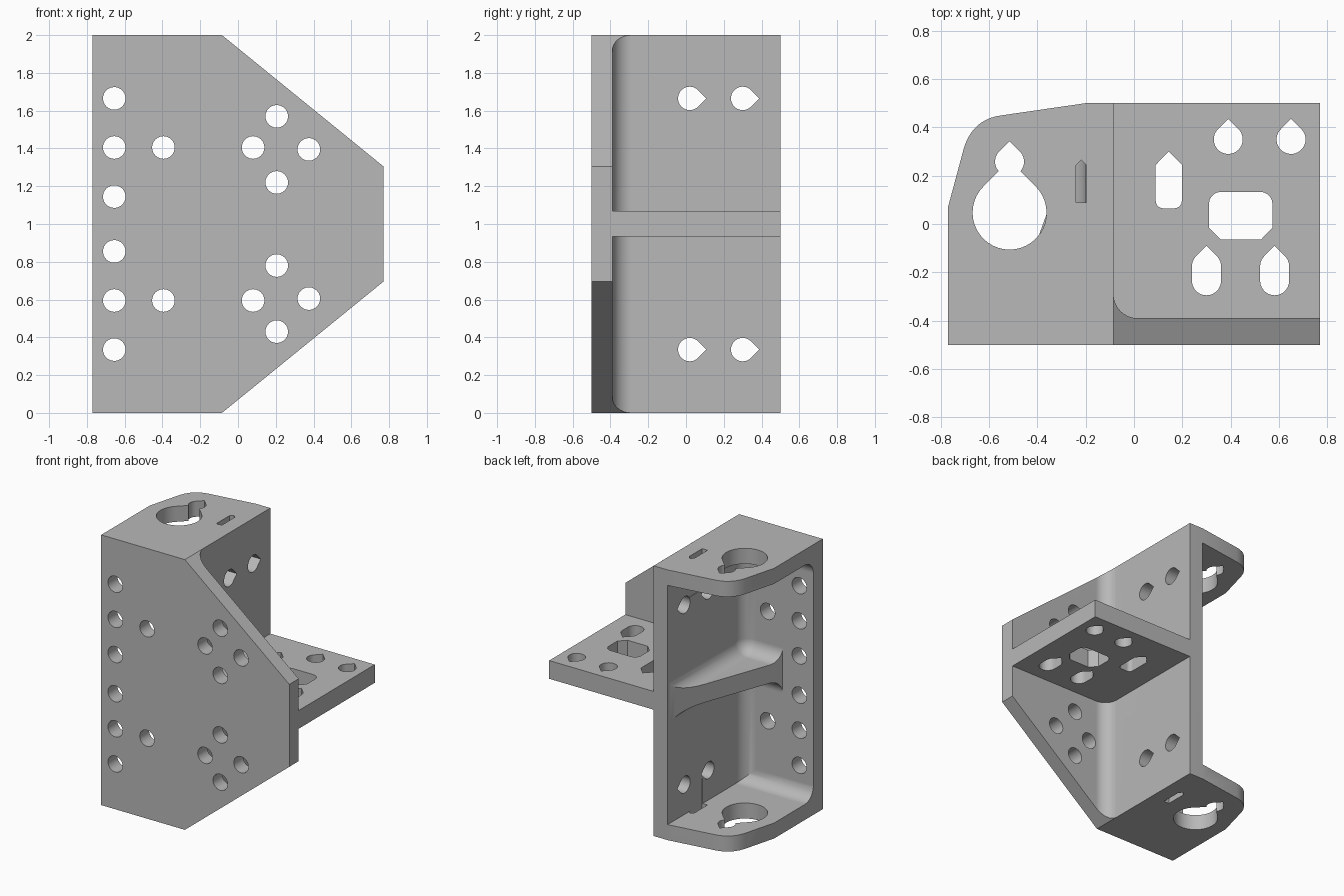
import bpy, bmesh, math
from mathutils import Vector

if "Cube" in bpy.data.objects:
    bpy.data.objects.remove(bpy.data.objects["Cube"])

WALL_IN, WALL_OUT = -0.2, -0.085   # faces of the upright web
FRONT = -0.39                      # back face of the front plate
RIB_LO, RIB_HI = 0.935, 1.07       # shelf and rib thickness
SKIN = 0.115                       # end plate thickness
FILLET = 0.1

grey = bpy.data.materials.new("bracket grey")
grey.use_nodes = True
grey.diffuse_color = (0.48, 0.48, 0.48, 1)
grey.node_tree.nodes["Principled BSDF"].inputs["Base Color"].default_value = grey.diffuse_color


def to_object(bm, name):
    bmesh.ops.recalc_face_normals(bm, faces=bm.faces)
    mesh = bpy.data.meshes.new(name)
    bm.to_mesh(mesh)
    bm.free()
    mesh.materials.append(grey)
    obj = bpy.data.objects.new(name, mesh)
    bpy.context.scene.collection.objects.link(obj)
    return obj


def prism(name, points, axis, lo, hi):
    """Extrude a flat outline along an axis."""
    place = {"x": lambda a, b, d: (d, a, b),
             "y": lambda a, b, d: (a, d, b),
             "z": lambda a, b, d: (a, b, d)}[axis]
    bm = bmesh.new()
    face = bm.faces.new([bm.verts.new(place(a, b, lo)) for a, b in points])
    grown = bmesh.ops.extrude_face_region(bm, geom=[face])["geom"]
    verts = [v for v in grown if isinstance(v, bmesh.types.BMVert)]
    bmesh.ops.translate(bm, verts=verts, vec=place(0, 0, hi - lo))
    return to_object(bm, name)


def rounded_block(name, lo, hi, pick, plane=None):
    """Box with the picked edges rounded, optionally trimmed by a plane."""
    bm = bmesh.new()
    bmesh.ops.create_cube(bm, size=1)
    for v in bm.verts:
        v.co = [l if c < 0 else h for c, l, h in zip(v.co, lo, hi)]
    edges = [e for e in bm.edges if pick((e.verts[0].co + e.verts[1].co) / 2)]
    bmesh.ops.bevel(bm, geom=edges, offset=FILLET, segments=8, profile=0.5, affect='EDGES')
    if plane:
        cut = bmesh.ops.bisect_plane(bm, geom=bm.verts[:] + bm.edges[:] + bm.faces[:],
                                     plane_co=plane[0], plane_no=plane[1], clear_outer=True)
        rim = [g for g in cut["geom_cut"] if isinstance(g, bmesh.types.BMEdge)]
        bmesh.ops.edgeloop_fill(bm, edges=rim)
    return to_object(bm, name)


def arc(cx, cy, r, start, end, steps):
    angles = [math.radians(start + (end - start) * i / steps) for i in range(steps + 1)]
    return [(cx + r * math.cos(a), cy + r * math.sin(a)) for a in angles]


def teardrop(cx, cy, r, stretch=0):
    """Round hole with a pointed top; stretch lengthens it downwards."""
    sides = arc(cx, cy, r, 135, 180, 5)
    belly = arc(cx, cy - stretch, r, 180, 360, 20)
    if not stretch:
        belly = belly[1:-1]
    return sides + belly + arc(cx, cy, r, 0, 45, 5) + [(cx, cy + r * math.sqrt(2))]


def near(a, b):
    return abs(a - b) < 1e-4


# Solid block with the front plate's silhouette
bracket = prism("mounting_bracket", [(-0.77, 0), (WALL_OUT, 0), (0.77, 0.695), (0.77, 1.305),
                                     (WALL_OUT, 2), (-0.77, 2)], "y", -0.5, 0.5)


def carve(cutter):
    mod = bracket.modifiers.new("cut", 'BOOLEAN')
    mod.operation, mod.solver, mod.object = 'DIFFERENCE', 'EXACT', cutter
    bpy.context.view_layer.objects.active = bracket
    bpy.ops.object.modifier_apply(modifier=mod.name)
    bpy.data.objects.remove(cutter)


# Space above and below the shelf
for z0, z1 in ((RIB_HI, 3), (-1, RIB_LO)):
    carve(rounded_block("shelf_gap", (WALL_OUT, FRONT, z0), (2, 2, z1),
                        lambda m: near(m.x, WALL_OUT) and near(m.y, FRONT)))

# Rounded back corner of the end plates
start, corner, end = Vector((-0.545, 0.45)), Vector((-0.67, 0.435)), Vector((-0.705, 0.31))
bend = [start.lerp(corner, t / 10).lerp(corner.lerp(end, t / 10), t / 10) for t in range(11)]
carve(prism("corner_trim", [(WALL_IN, 0.5)] + [tuple(p) for p in bend]
            + [(-0.775, 0.05), (-1, 0.05), (-1, 0.7), (WALL_IN, 0.7)], "z", -1, 3))


# Open channel: a bay on each side of the rib, then the space behind the rib
def front_edge(m):
    return near(m.y, FRONT) and m.x > -1


for z0, z1, rib in ((RIB_HI, 2 - SKIN, RIB_HI), (SKIN, RIB_LO, RIB_LO)):
    carve(rounded_block("bay", (-1.2, FRONT, z0), (WALL_IN, 0.8, z1),
                        lambda m: front_edge(m) or (near(m.z, rib) and near(m.x, WALL_IN))))
carve(rounded_block("channel", (-1.2, FRONT, SKIN), (WALL_IN, 0.8, 2 - SKIN), front_edge,
                    (Vector((-0.207, 0.465, 1)), Vector((0.85, -0.31, 0)).normalized())))

# Holes in the front plate and web, mirrored about mid height
for x, z in ((-0.655, 1.665), (-0.655, 1.405), (-0.655, 1.145), (-0.395, 1.405),
             (0.205, 1.57), (0.08, 1.405), (0.375, 1.395), (0.205, 1.22)):
    for height in (z, 2 - z):
        carve(prism("bolt_hole", arc(x, height, 0.06, 0, 345, 23), "y", -0.7, -0.2))
for y in (0.02, 0.3):
    for height in (1.665, 0.335):
        outline = [(b, a) for a, b in teardrop(height, y, 0.062)]
        carve(prism("web_hole", outline, "x", -0.35, 0.1))

# Keyholes and slots in both end plates
slot = [(-0.24, 0.09), (-0.196, 0.09), (-0.196, 0.243), (-0.218, 0.265), (-0.24, 0.243)]
for z0, z1 in ((-0.2, 0.3), (1.7, 2.2)):
    for outline in (teardrop(-0.515, 0.047, 0.153), teardrop(-0.515, 0.258, 0.06), slot):
        carve(prism("end_plate_hole", outline, "z", z0, z1))

# Holes in the shelf
house = (arc(0.12, 0.095, 0.03, 180, 270, 5) + arc(0.168, 0.095, 0.03, 270, 360, 5)
         + [(0.198, 0.245), (0.144, 0.3), (0.09, 0.245)])
window = ([(0.31, -0.015), (0.36, -0.065), (0.525, -0.065), (0.573, -0.015)]
          + arc(0.523, 0.083, 0.05, 0, 90, 5) + arc(0.36, 0.083, 0.05, 90, 180, 5))
for outline in (house, window, teardrop(0.39, 0.35, 0.06), teardrop(0.65, 0.35, 0.06),
                teardrop(0.3, -0.175, 0.06, 0.06), teardrop(0.582, -0.175, 0.06, 0.06)):
    carve(prism("shelf_hole", outline, "z", 0.8, 1.2))

# Smooth fillets and bores, crisp edges
bpy.ops.object.select_all(action='DESELECT')
bracket.select_set(True)
bpy.context.view_layer.objects.active = bracket
bpy.ops.object.shade_smooth_by_angle(angle=math.radians(30))
weighted = bracket.modifiers.new("even_normals", 'WEIGHTED_NORMAL')
weighted.keep_sharp = True
